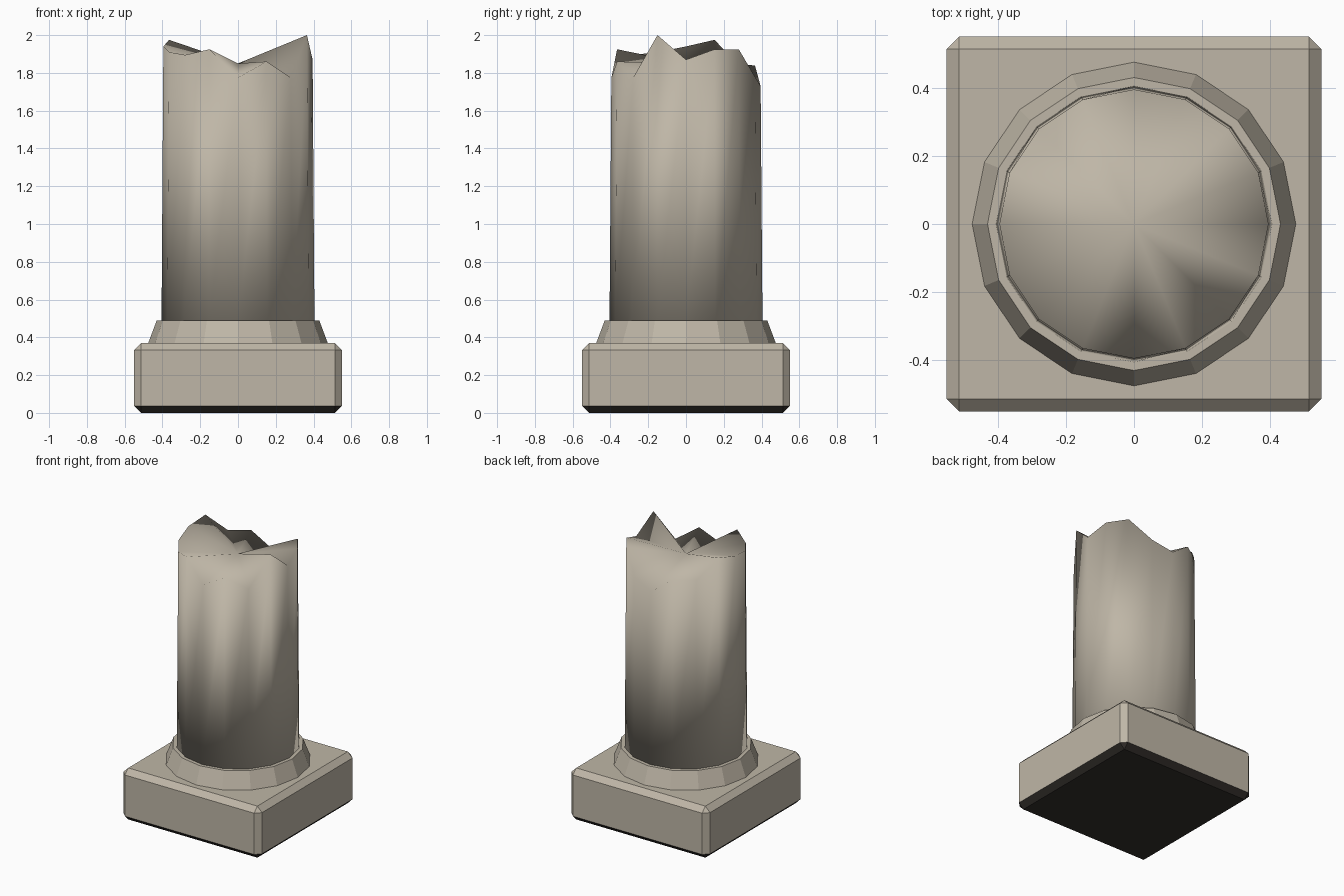
import bpy, bmesh
from math import sin, cos, pi

cube = bpy.data.objects.get("Cube")
if cube:
    bpy.data.objects.remove(cube, do_unlink=True)

SIDES = 16


def material(name, rgb):
    mat = bpy.data.materials.new(name)
    mat.use_nodes = True
    colour = (*rgb, 1)
    mat.diffuse_color = colour
    bsdf = next(n for n in mat.node_tree.nodes if n.type == 'BSDF_PRINCIPLED')
    bsdf.inputs["Base Color"].default_value = colour
    bsdf.inputs["Roughness"].default_value = 0.9
    return mat


stone = material("weathered stone", (0.52, 0.47, 0.385))
dark = material("dark underside", (0.034, 0.029, 0.025))


def make_object(name, bm, *mats):
    bmesh.ops.recalc_face_normals(bm, faces=bm.faces[:])
    mesh = bpy.data.meshes.new(name)
    bm.to_mesh(mesh)
    bm.free()
    for mat in mats:
        mesh.materials.append(mat)
    obj = bpy.data.objects.new(name, mesh)
    bpy.context.collection.objects.link(obj)
    return obj


def ring(bm, radius, heights):
    """Ring of vertices, one height per side, starting at +x."""
    step = 2 * pi / SIDES
    return [bm.verts.new((radius * cos(i * step), radius * sin(i * step), z))
            for i, z in enumerate(heights)]


def bridge(bm, low, high):
    for i in range(SIDES):
        j = (i + 1) % SIDES
        bm.faces.new((low[i], low[j], high[j], high[i]))


# Square plinth with chamfered edges and a dark underside
bm = bmesh.new()
bmesh.ops.create_cube(bm, size=1)
bmesh.ops.scale(bm, vec=(1.1, 1.1, 0.37), verts=bm.verts)
bmesh.ops.translate(bm, vec=(0, 0, 0.185), verts=bm.verts)
bmesh.ops.bevel(bm, geom=bm.edges[:], offset=0.037, segments=1,
                affect='EDGES', profile=0.5)
bmesh.ops.recalc_face_normals(bm, faces=bm.faces[:])
for face in bm.faces:
    face.material_index = int(face.normal.z < -0.5)
make_object("plinth", bm, stone, dark)

# Faceted collar under the shaft
bm = bmesh.new()
low = ring(bm, 0.475, [0.37] * SIDES)
high = ring(bm, 0.43, [0.49] * SIDES)
bridge(bm, low, high)
bm.faces.new(low)
bm.faces.new(high)
make_object("collar", bm, stone)

# Tapered shaft with a jagged broken top fanned to its centre
broken_rim = [1.87, 1.925, 1.925, 1.78, 1.73, 1.84, 1.84, 1.975,
              1.94, 1.91, 1.895, 1.925, 1.775, 1.86, 1.775, 2.0]
bm = bmesh.new()
low = ring(bm, 0.405, [0.47] * SIDES)
high = ring(bm, 0.395, broken_rim)
bridge(bm, low, high)
bm.faces.new(low)
centre = bm.verts.new((0, 0, 1.85))
for i in range(SIDES):
    bm.faces.new((high[i], high[(i + 1) % SIDES], centre))
for face in bm.faces:
    face.smooth = True
make_object("broken_shaft", bm, stone)
